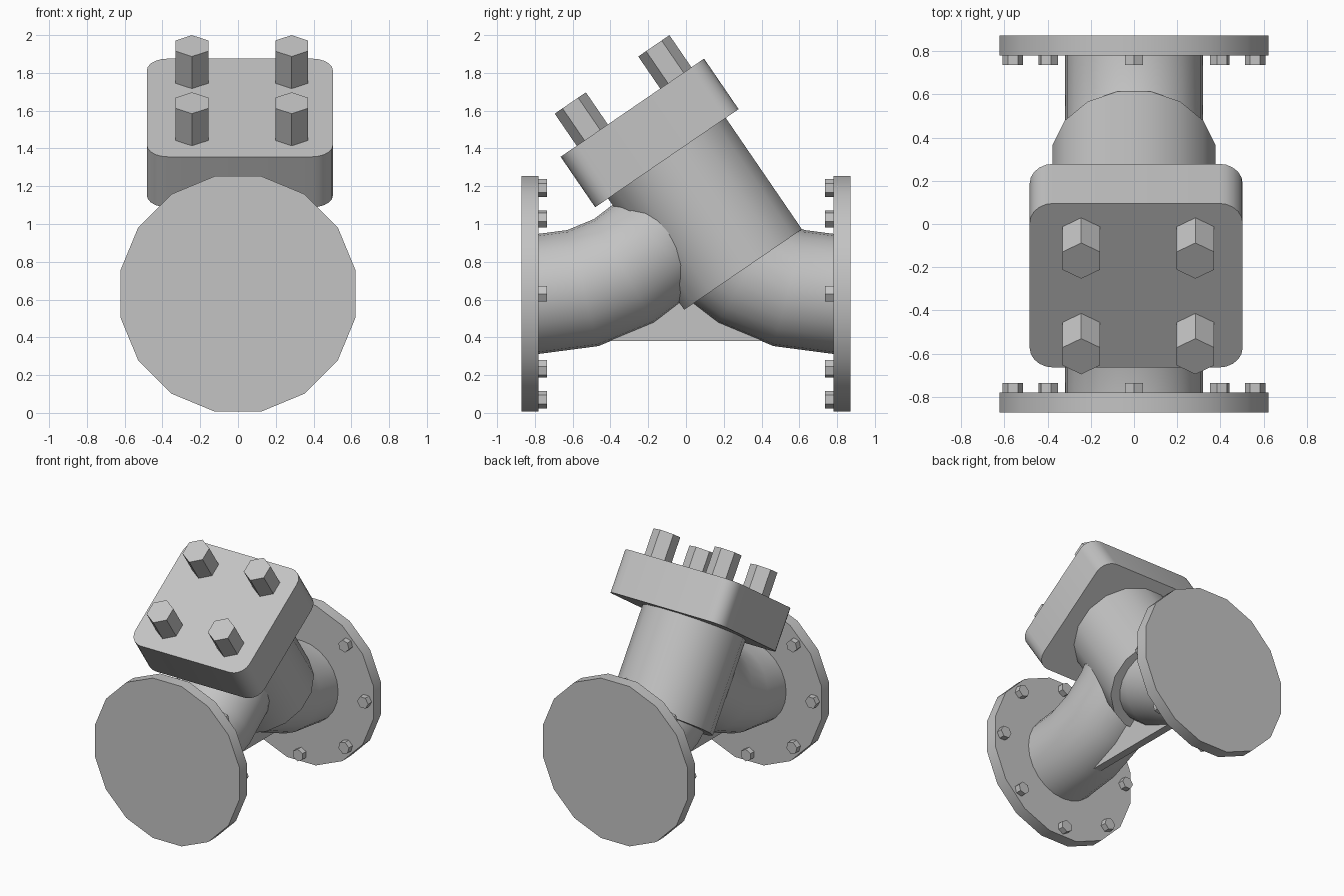
import bpy, bmesh
from math import pi, cos, sin, radians
from mathutils import Matrix, Vector

if "Cube" in bpy.data.objects:
    bpy.data.objects.remove(bpy.data.objects["Cube"])

grey = bpy.data.materials.new("plain_grey")
grey.use_nodes = True
grey.diffuse_color = (0.55, 0.55, 0.55, 1)
grey.node_tree.nodes["Principled BSDF"].inputs["Base Color"].default_value = grey.diffuse_color

T = Matrix.Translation


def finish(name, bm, frame=Matrix()):
    """Turn a bmesh into a smooth object with sharp corners."""
    bmesh.ops.recalc_face_normals(bm, faces=bm.faces)
    bm.transform(frame)
    mesh = bpy.data.meshes.new(name)
    bm.to_mesh(mesh)
    bm.free()
    mesh.materials.append(grey)
    mesh.shade_smooth()
    mesh.set_sharp_from_angle(angle=radians(32))
    obj = bpy.data.objects.new(name, mesh)
    bpy.context.collection.objects.link(obj)
    return obj


def extrude(name, points, depth, frame):
    """Extrude a flat outline along the local z axis."""
    bm = bmesh.new()
    face = bm.faces.new([bm.verts.new((x, y, 0)) for x, y in points])
    new = bmesh.ops.extrude_face_region(bm, geom=[face])["geom"]
    verts = [v for v in new if isinstance(v, bmesh.types.BMVert)]
    bmesh.ops.translate(bm, verts=verts, vec=(0, 0, depth))
    return finish(name, bm, frame)


def prism(name, sides, radius, depth, frame, phase=0.0):
    angles = [2 * pi * (i + phase) / sides for i in range(sides)]
    return extrude(name, [(radius * cos(a), radius * sin(a)) for a in angles], depth, frame)


PIPE_Z, FLANGE_Y, BEND = 0.63, 0.78, 0.905

# Pipe ends: flange, ring of bolts and a bent pipe, repeated front and back
for end, turn in (("front", 0), ("back", pi)):
    spin = Matrix.Rotation(turn, 4, "Z")
    frame = spin @ T((0, -FLANGE_Y, PIPE_Z)) @ Matrix.Rotation(pi / 2, 4, "X")
    prism(end + "_flange", 16, 0.635, 0.092, frame, phase=0.5)
    for k in range(8):
        spot = frame @ Matrix.Rotation(k * pi / 4, 4, "Z") @ T((0.56, 0, 0))
        prism(f"{end}_flange_bolt_{k + 1}", 6, 0.047, -0.045, spot)

    bm = bmesh.new()
    bmesh.ops.create_circle(bm, segments=24, radius=0.318, matrix=T((0, -FLANGE_Y, PIPE_Z))
                            @ Matrix.Rotation(pi / 2, 4, "X"))
    bmesh.ops.spin(bm, geom=bm.verts[:] + bm.edges[:], cent=(0, -FLANGE_Y, PIPE_Z + BEND),
                   axis=(1, 0, 0), angle=radians(60), steps=4)
    finish(end + "_bent_pipe", bm, spin)

# Slanted bonnet cylinder
bonnet = T((0, 0.302, 0.759)) @ Matrix.Rotation(0.6, 4, "X")
prism("bonnet_cylinder", 16, 0.385, 0.72, bonnet, phase=0.5)

# Rounded cover plate
bm = bmesh.new()
bmesh.ops.create_cube(bm, size=1, matrix=T((0.01, 0, 0.876)) @ Matrix.Diagonal((0.985, 0.92, 0.324, 1)))
upright = [e for e in bm.edges if abs((e.verts[0].co - e.verts[1].co).z) > 0.1]
bmesh.ops.bevel(bm, geom=upright, offset=0.11, segments=5, profile=0.5, affect="EDGES")
finish("cover_plate", bm, bonnet)

# Large cover bolts, points towards the slope
for x in (-0.244, 0.284):
    for y in (-0.257, 0.279):
        side = ("left" if x > 0 else "right") + ("_upper" if y > 0 else "_lower")
        prism(side + "_cover_bolt", 6, 0.1, 0.21, bonnet @ T((x, y, 1.034)), phase=0.5)

# Thin web under the body, outline in y and z, extruded across x
across = Matrix(((0, 0, 1, -0.03), (1, 0, 0, 0), (0, 1, 0, 0), (0, 0, 0, 1)))
extrude("lower_web", [(-0.42, 0.38), (0.42, 0.38), (0, 0.66)], 0.06, across)
